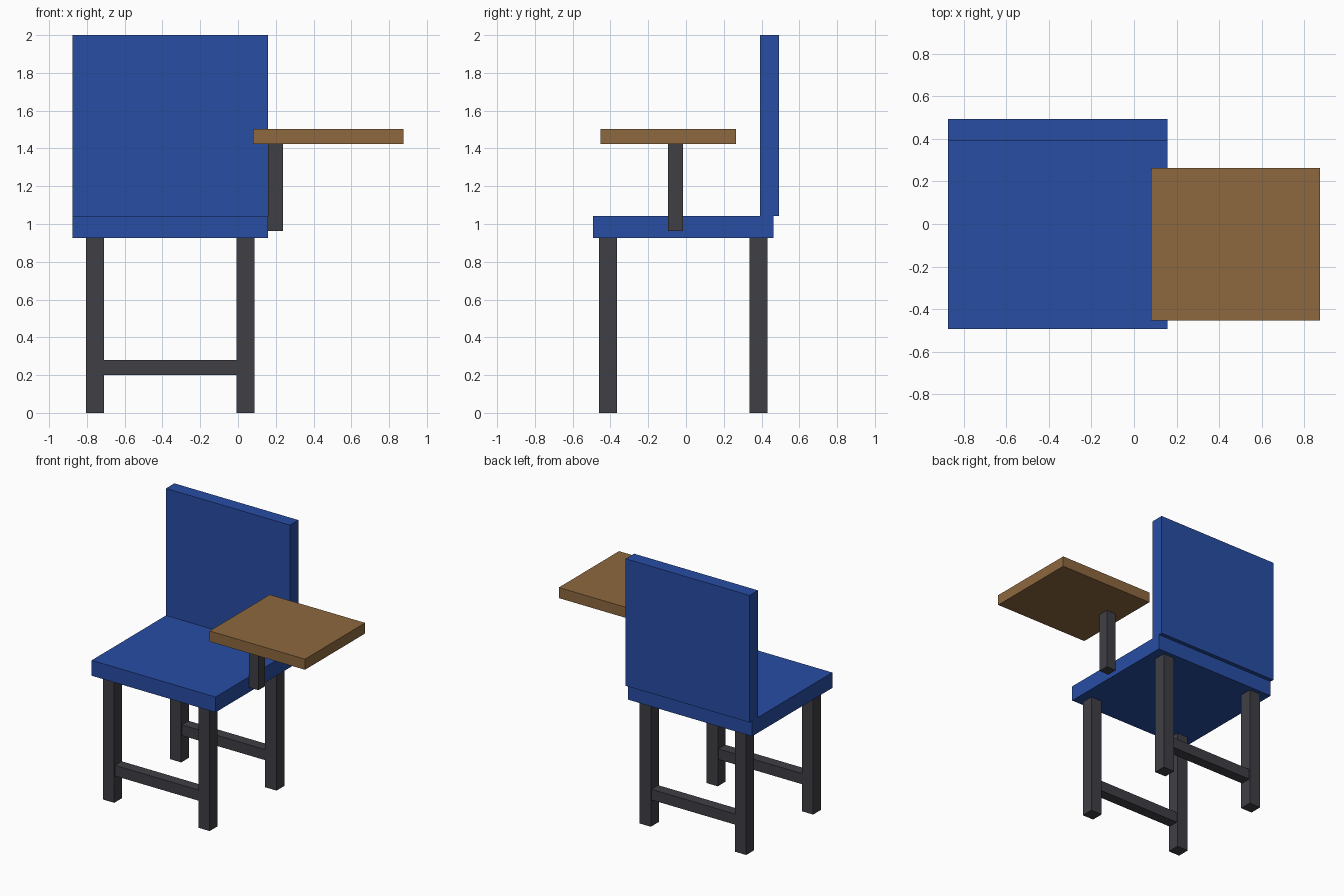
import bpy

if "Cube" in bpy.data.objects:
    bpy.data.objects.remove(bpy.data.objects["Cube"])


def material(name, rgb):
    m = bpy.data.materials.new(name)
    m.diffuse_color = (*rgb, 1)
    m.use_nodes = True
    m.node_tree.nodes["Principled BSDF"].inputs["Base Color"].default_value = m.diffuse_color
    return m


BLUE = material("blue", (0.02, 0.075, 0.37))
WOOD = material("wood", (0.27, 0.14, 0.05))
METAL = material("dark_metal", (0.05, 0.05, 0.06))


def box(name, x, y, z, mat):
    """Box from (min, max) ranges on each axis."""
    bpy.ops.mesh.primitive_cube_add(size=1)
    ob = bpy.context.object
    ob.name = name
    ob.location = [(a + b) / 2 for a, b in (x, y, z)]
    ob.scale = [b - a for a, b in (x, y, z)]
    bpy.ops.object.transform_apply(location=False, rotation=False, scale=True)
    ob.data.materials.append(mat)
    return ob


def span(center, size):
    return (center - size / 2, center + size / 2)


# Seat and backrest
SEAT_X = (-0.876, 0.158)
box("seat", SEAT_X, (-0.493, 0.463), (0.926, 1.042), BLUE)
box("backrest", SEAT_X, (0.393, 0.493), (1.042, 2.0), BLUE)

# Legs, with a cross rail joining each left/right pair
LEG = 0.095
LEG_X = {"left": -0.757, "right": 0.039}
for row, y in (("front", -0.414), ("back", 0.384)):
    for side, x in LEG_X.items():
        box(f"{row}_{side}_leg", span(x, LEG), span(y, LEG), (0, 0.926), METAL)
    rail_x = (LEG_X["left"] + LEG / 2, LEG_X["right"] - LEG / 2)
    box(f"{row}_rail", rail_x, span(y, 0.08), (0.2, 0.28), METAL)

# Side writing tablet on its post
box("tablet_post", (0.158, 0.238), span(-0.056, 0.08), (0.963, 1.424), METAL)
box("tablet", (0.08, 0.876), (-0.453, 0.264), (1.424, 1.504), WOOD)
